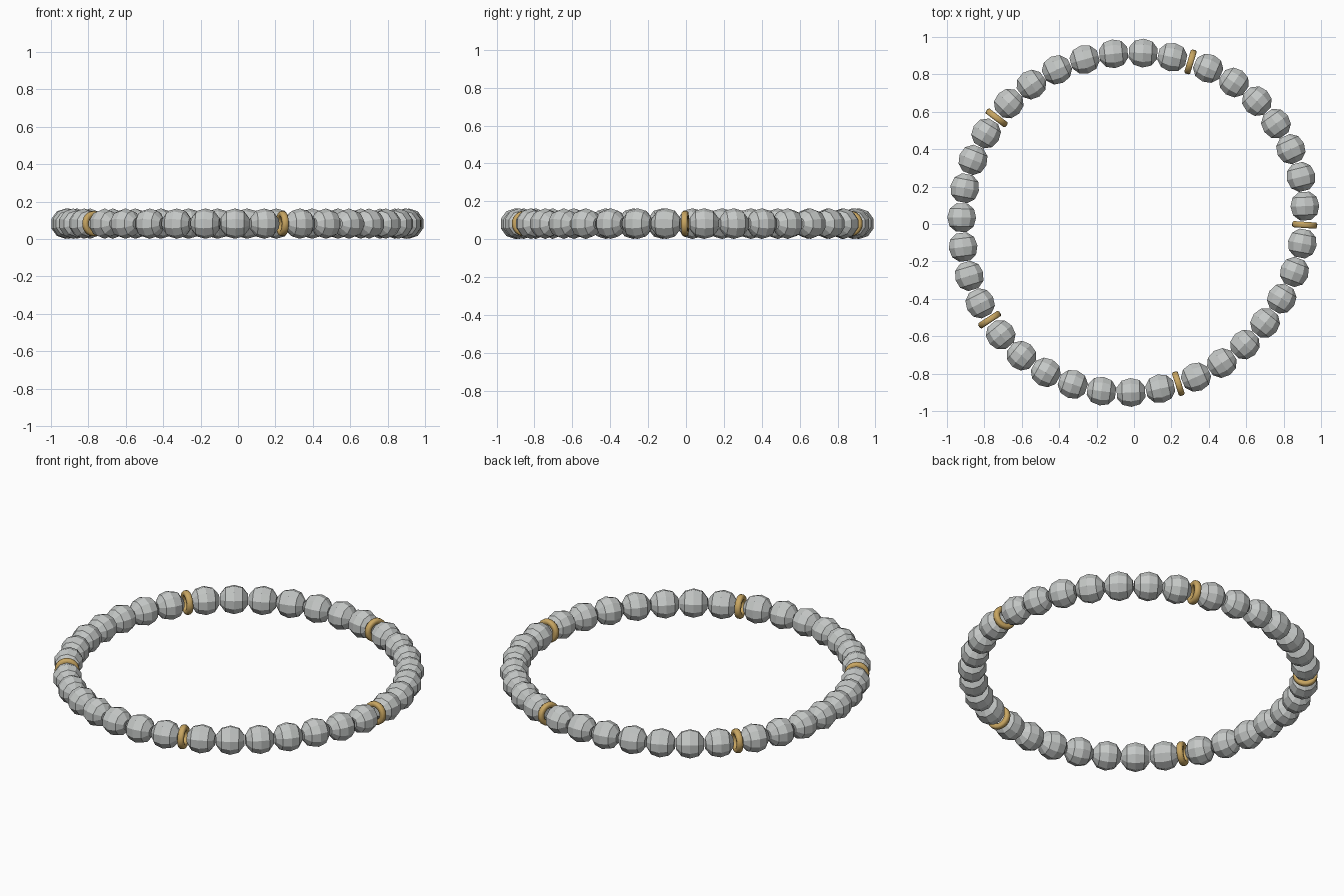
import bpy, bmesh, math
from mathutils import Matrix, Vector

if "Cube" in bpy.data.objects:
    bpy.data.objects.remove(bpy.data.objects["Cube"])


def material(name, rgb):
    m = bpy.data.materials.new(name)
    m.diffuse_color = (*rgb, 1)
    m.use_nodes = True
    m.node_tree.nodes["Principled BSDF"].inputs["Base Color"].default_value = m.diffuse_color
    return m


STONE = material("pale grey stone", (0.56, 0.58, 0.57))
GOLD = material("gold", (0.58, 0.38, 0.12))
Z = 0.082

# Slightly uneven loop: one radius every 15 degrees
RADII = [.913, .927, .930, .929, .925, .915, .915, .918, .923, .929, .927, .926,
         .921, .923, .926, .927, .923, .914, .900, .886, .880, .875, .881, .897]


def loop_point(deg):
    i, f = divmod(deg / 15, 1)
    a, b = RADII[int(i) % 24], RADII[(int(i) + 1) % 24]
    r, t = a + (b - a) * f, math.radians(deg)
    return Vector((r * math.cos(t), r * math.sin(t), Z))


# Arc-length table, starting at the first spacer
path = [loop_point(-0.3 + k * 0.25) for k in range(1441)]
length = [0.0]
for p, q in zip(path, path[1:]):
    length.append(length[-1] + (q - p).length)


def frame_at(s):
    """Matrix on the loop whose local z runs along the thread."""
    k = next((i for i in range(1440) if length[i + 1] >= s), 1439)
    pos = path[k].lerp(path[k + 1], (s - length[k]) / (length[k + 1] - length[k]))
    tan = (path[(k + 12) % 1440] - path[(k - 12) % 1440]).normalized()
    up = Vector((0, 0, 1))
    m = Matrix((up, tan.cross(up), tan)).transposed().to_4x4()
    return Matrix.Translation(pos) @ m


def lathe(name, profile, sides, mat, closed=False):
    """Spin (radius, height) points about z; caps the ends unless closed."""
    bm = bmesh.new()
    rings = [[bm.verts.new((r * math.cos(math.tau * i / sides),
                            r * math.sin(math.tau * i / sides), h))
              for i in range(sides)] for r, h in profile]
    pairs = list(zip(rings, rings[1:]))
    if closed:
        pairs.append((rings[-1], rings[0]))
    else:
        bm.faces.new(rings[0][::-1])
        bm.faces.new(rings[-1])
    for a, b in pairs:
        for i in range(sides):
            j = (i + 1) % sides
            bm.faces.new((a[i], a[j], b[j], b[i]))
    bmesh.ops.recalc_face_normals(bm, faces=bm.faces[:])
    me = bpy.data.meshes.new(name)
    bm.to_mesh(me)
    bm.free()
    me.materials.append(mat)
    return me


# Faceted bead and rounded metal ring
bead = lathe("bead", [(.030, -.076), (.068, -.047), (.081, 0), (.068, .047), (.030, .076)],
             10, STONE)
ring = lathe("spacer", [(.067, -.008), (.067, .008), (.061, .0165), (.042, .0165),
                        (.036, .008), (.036, -.008), (.042, -.0165), (.061, -.0165)],
             24, GOLD, closed=True)
ring.shade_smooth()


def place(name, mesh, s):
    ob = bpy.data.objects.new(name, mesh)
    ob.matrix_world = frame_at(s)
    bpy.context.collection.objects.link(ob)


# Five groups: one spacer, then seven beads
group = length[-1] / 5
pitch = group * 0.1375
for g in range(5):
    place(f"spacer_{g + 1}", ring, g * group)
    for b in range(7):
        place(f"bead_{g * 7 + b + 1}", bead, (g + .5) * group + (b - 3) * pitch)
